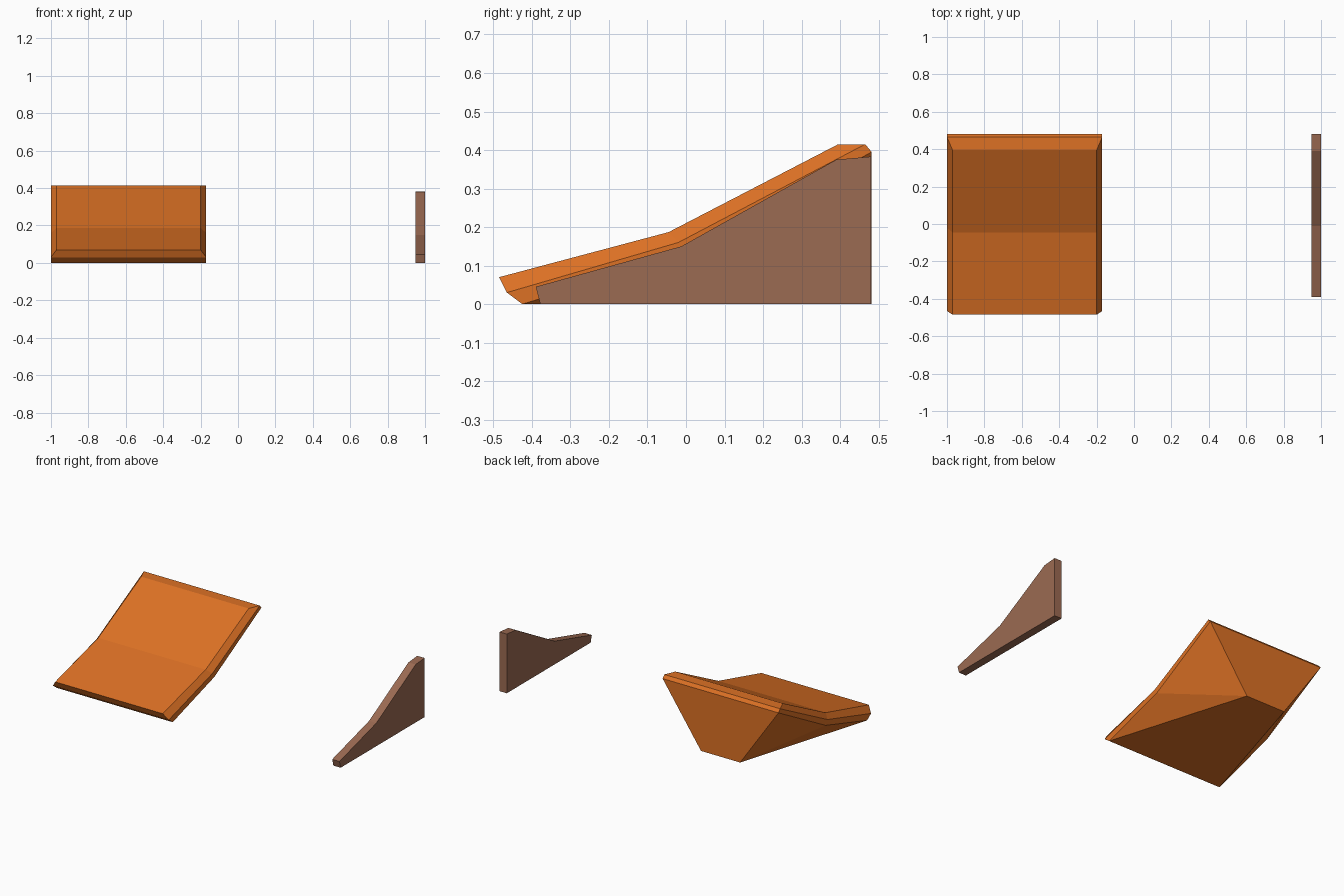
import bpy
import bmesh

cube = bpy.data.objects.get("Cube")
if cube:
    bpy.data.objects.remove(cube, do_unlink=True)


def material(name, rgb):
    mat = bpy.data.materials.new(name)
    mat.use_nodes = True
    mat.diffuse_color = (*rgb, 1)
    bsdf = next(n for n in mat.node_tree.nodes if n.type == "BSDF_PRINCIPLED")
    bsdf.inputs["Base Color"].default_value = (*rgb, 1)
    bsdf.inputs["Roughness"].default_value = 0.8
    return mat


def finish(bm, name, mat, x):
    bmesh.ops.recalc_face_normals(bm, faces=bm.faces[:])
    mesh = bpy.data.meshes.new(name)
    bm.to_mesh(mesh)
    bm.free()
    mesh.materials.append(mat)
    obj = bpy.data.objects.new(name, mesh)
    obj.location.x = x
    bpy.context.collection.objects.link(obj)
    return obj


orange = material("orange", (0.72, 0.165, 0.018))
brown = material("brown", (0.33, 0.145, 0.085))

# Ramp: three bent rails (front, bend, back) per side, joined across the middle
RAILS = [
    (0.385, [(-0.485, 0.07), (-0.045, 0.187), (0.395, 0.415)]),   # deck edge
    (0.415, [(-0.465, 0.03), (-0.02, 0.16), (0.465, 0.415)]),     # rim
    (0.415, [(-0.425, 0.0), (0.0, 0.13), (0.482, 0.395)]),        # underside edge
]
bm = bmesh.new()
sides = []
for s in (-1, 1):
    rails = [[bm.verts.new((s * half, y, z)) for y, z in path] for half, path in RAILS]
    keel = bm.verts.new((s * 0.14, 0.482, 0))
    sides.append((rails, keel))
    # Chamfer and rim strips
    for upper, lower in zip(rails, rails[1:]):
        for i in range(2):
            bm.faces.new((upper[i], upper[i + 1], lower[i + 1], lower[i]))
    # Tapered flank
    for i in range(2):
        bm.faces.new((rails[2][i], rails[2][i + 1], keel))

(left, keel_l), (right, keel_r) = sides
# Deck
for i in range(2):
    bm.faces.new((left[0][i], left[0][i + 1], right[0][i + 1], right[0][i]))
# Front and back edge strips
for k in range(2):
    for end in (0, 2):
        bm.faces.new((left[k][end], right[k][end], right[k + 1][end], left[k + 1][end]))
# Back plate and bottom
for end in (0, 2):
    bm.faces.new((left[2][end], right[2][end], keel_r, keel_l))
finish(bm, "ramp_body", orange, -0.585)

# Side support: extruded wedge profile
PROFILE = [(-0.378, 0), (-0.39, 0.045), (-0.012, 0.15), (0.39, 0.375), (0.48, 0.383), (0.48, 0)]
bm = bmesh.new()
face = bm.faces.new([bm.verts.new((-0.026, y, z)) for y, z in PROFILE])
new = bmesh.ops.extrude_face_region(bm, geom=[face])["geom"]
bmesh.ops.translate(bm, vec=(0.052, 0, 0),
                    verts=[v for v in new if isinstance(v, bmesh.types.BMVert)])
finish(bm, "side_support", brown, 0.974)
